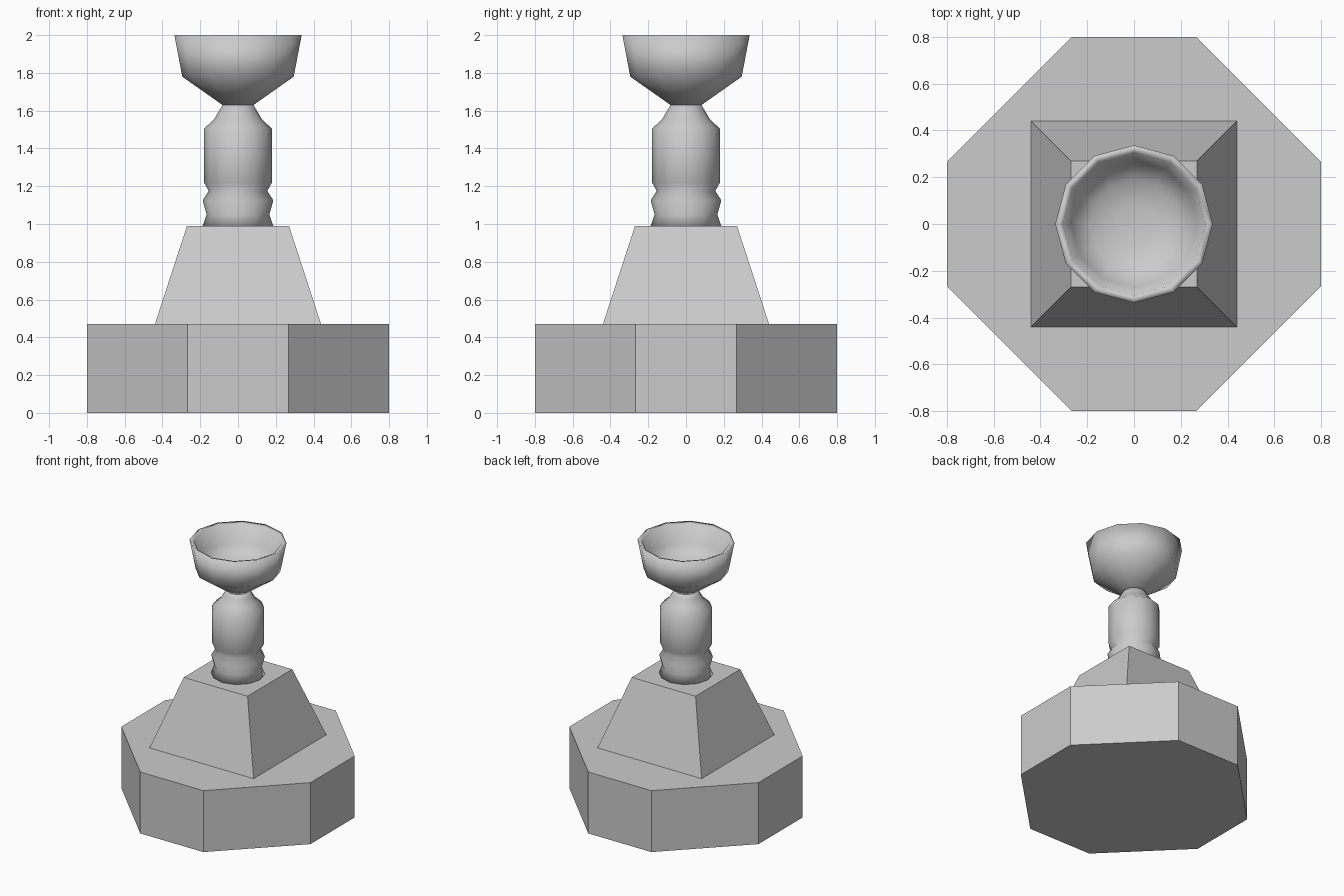
import bpy, math

if "Cube" in bpy.data.objects:
    bpy.data.objects.remove(bpy.data.objects["Cube"])


def make(name, verts, faces, smooth=False):
    me = bpy.data.meshes.new(name)
    me.from_pydata(verts, [], faces)
    me.polygons.foreach_set("use_smooth", [smooth] * len(me.polygons))
    me.update()
    ob = bpy.data.objects.new(name, me)
    bpy.context.collection.objects.link(ob)
    return ob


def loft(name, rings, smooth=False):
    """Closed solid through equal-sized counter-clockwise rings."""
    n = len(rings[0])
    verts = [v for r in rings for v in r]
    faces = [(i * n + j, i * n + (j + 1) % n,
              (i + 1) * n + (j + 1) % n, (i + 1) * n + j)
             for i in range(len(rings) - 1) for j in range(n)]
    last = (len(rings) - 1) * n
    faces.append(tuple(reversed(range(n))))
    faces.append(tuple(range(last, last + n)))
    return make(name, verts, faces, smooth)


def lathe(name, profile, sides=12):
    return loft(name, [[(r * math.cos(2 * math.pi * k / sides),
                         r * math.sin(2 * math.pi * k / sides), z)
                        for k in range(sides)] for r, z in profile], True)


# Octagonal base block
a, b = 0.8, 0.267
octagon = [(a, -b), (a, b), (b, a), (-b, a), (-a, b), (-a, -b), (-b, -a), (b, -a)]
loft("octagonal_base", [[(x, y, z) for x, y in octagon] for z in (0, 0.47)])

# Tapered square pedestal
square = [(1, -1), (1, 1), (-1, 1), (-1, -1)]
loft("pedestal", [[(x * s, y * s, z) for x, y in square]
                  for s, z in ((0.44, 0.47), (0.27, 0.99))])

# Turned column with ringed foot and rounded shoulder
lathe("column", [(0.187, 0.99), (0.166, 1.05), (0.187, 1.125), (0.155, 1.175),
                 (0.18, 1.22), (0.18, 1.505), (0.13, 1.55), (0.1, 1.6),
                 (0.082, 1.63)])

# Hollow cup: outside, rim, then inside down to the floor
lathe("cup", [(0.082, 1.63), (0.295, 1.78), (0.337, 2.0), (0.305, 1.99),
              (0.27, 1.86), (0.19, 1.795), (0.08, 1.775)])
